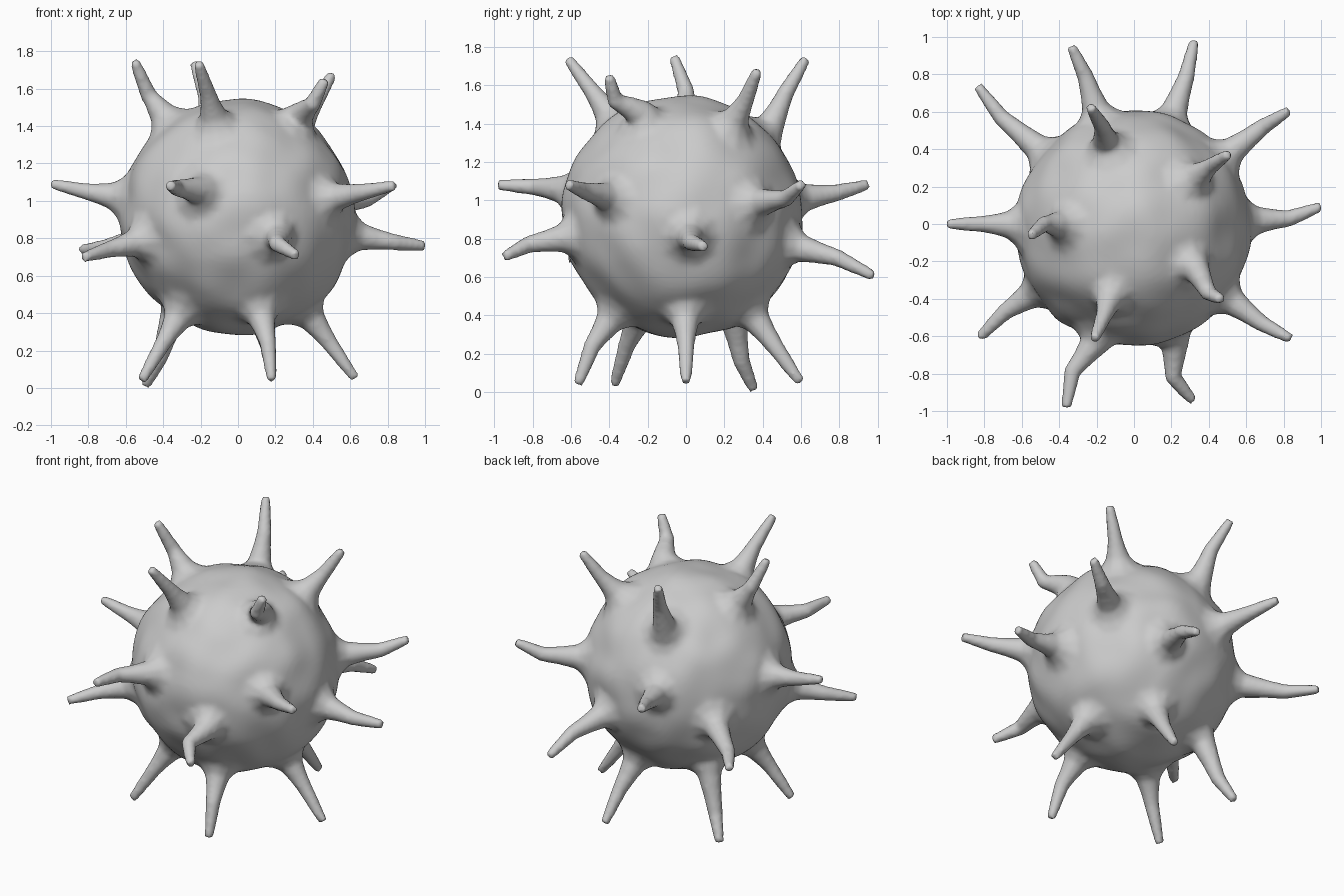
import bpy, bmesh, math
from mathutils import Vector, noise

if "Cube" in bpy.data.objects:
    bpy.data.objects.remove(bpy.data.objects["Cube"])

C = Vector((-0.005, -0.02, 0.915))   # body centre
R = 0.628                            # body radius

# bend point and tip of every spike: five top, ten around the middle, five bottom
SPIKES = [
    (-.17, .52, 1.56, -.23, .62, 1.73), (.41, .31, 1.52, .50, .37, 1.67),
    (-.48, .00, 1.57, -.55, -.06, 1.74), (.40, -.37, 1.52, .46, -.40, 1.64),
    (-.16, -.49, 1.57, -.21, -.61, 1.73),
    (-.26, .79, 1.04, -.33, .94, 1.08), (.28, .79, .70, .32, .97, .61),
    (.69, .52, 1.01, .82, .60, 1.08), (.83, .03, .78, .99, .09, .76),
    (.68, -.53, 1.05, .83, -.61, 1.08), (.21, -.82, .77, .31, -.94, .71),
    (-.33, -.79, 1.07, -.36, -.97, 1.08), (-.69, -.47, .74, -.82, -.60, .70),
    (-.81, .00, 1.05, -.99, .00, 1.09), (-.71, .57, .75, -.83, .73, .74),
    (.16, -.49, .24, .18, -.56, .05), (-.40, -.31, .24, -.51, -.37, .05),
    (.49, .00, .24, .62, .00, .06), (-.42, .29, .16, -.49, .35, .02),
    (.16, .47, .23, .18, .59, .06),
]
# root direction of the strongly curved spikes
ROOTS = {0: (-.16, .47, 1.42), 3: (.31, -.23, 1.42), 10: (.22, -.66, .80),
         11: (-.21, -.62, 1.05), 18: (-.35, .25, .38)}


def tube(bm, points, radii, sides=10):
    """Closed round tube through points."""
    rings = []
    for i, p in enumerate(points):
        t = points[min(i + 1, len(points) - 1)] - points[max(i - 1, 0)]
        q = t.to_track_quat('Z', 'Y')
        rings.append([bm.verts.new(p + q @ Vector((
            radii[i] * math.cos(math.tau * k / sides),
            radii[i] * math.sin(math.tau * k / sides), 0))) for k in range(sides)])
    for a, b in zip(rings, rings[1:]):
        for k in range(sides):
            n = (k + 1) % sides
            bm.faces.new((a[k], a[n], b[n], b[k]))
    bm.faces.new(rings[0][::-1])
    bm.faces.new(rings[-1])


# lumpy round body
bm = bmesh.new()
bmesh.ops.create_icosphere(bm, subdivisions=5, radius=R)
for v in bm.verts:
    v.co = C + v.co * (1 + 0.03 * noise.noise(v.co * 5))

# tapered bent spikes with flared roots
for i, s in enumerate(SPIKES):
    mid, tip = Vector(s[:3]), Vector(s[3:])
    d = (Vector(ROOTS.get(i, s[:3])) - C).normalized()
    end = tip + (tip - mid).normalized() * 0.012
    pts = [C + d * r for r in (0.50, 0.595, 0.635, 0.68)]
    pts += [pts[-1].lerp(mid, 0.5), mid, mid.lerp(end, 0.55), end]
    tube(bm, pts, [0.26, 0.175, 0.112, 0.075, 0.057, 0.046, 0.037, 0.028])

me = bpy.data.meshes.new("spiky_ball")
bm.to_mesh(me)
bm.free()
ball = bpy.data.objects.new("spiky_ball", me)
bpy.context.collection.objects.link(ball)
bpy.context.view_layer.objects.active = ball
ball.select_set(True)

# fuse everything into one organic skin
rm = ball.modifiers.new("fuse", 'REMESH')
rm.mode = 'VOXEL'
rm.voxel_size = 0.016
rm.use_smooth_shade = True
sm = ball.modifiers.new("soften", 'SMOOTH')
sm.factor = 0.5
sm.iterations = 5
bpy.ops.object.modifier_apply(modifier="fuse")
bpy.ops.object.modifier_apply(modifier="soften")
bpy.ops.object.shade_smooth()
